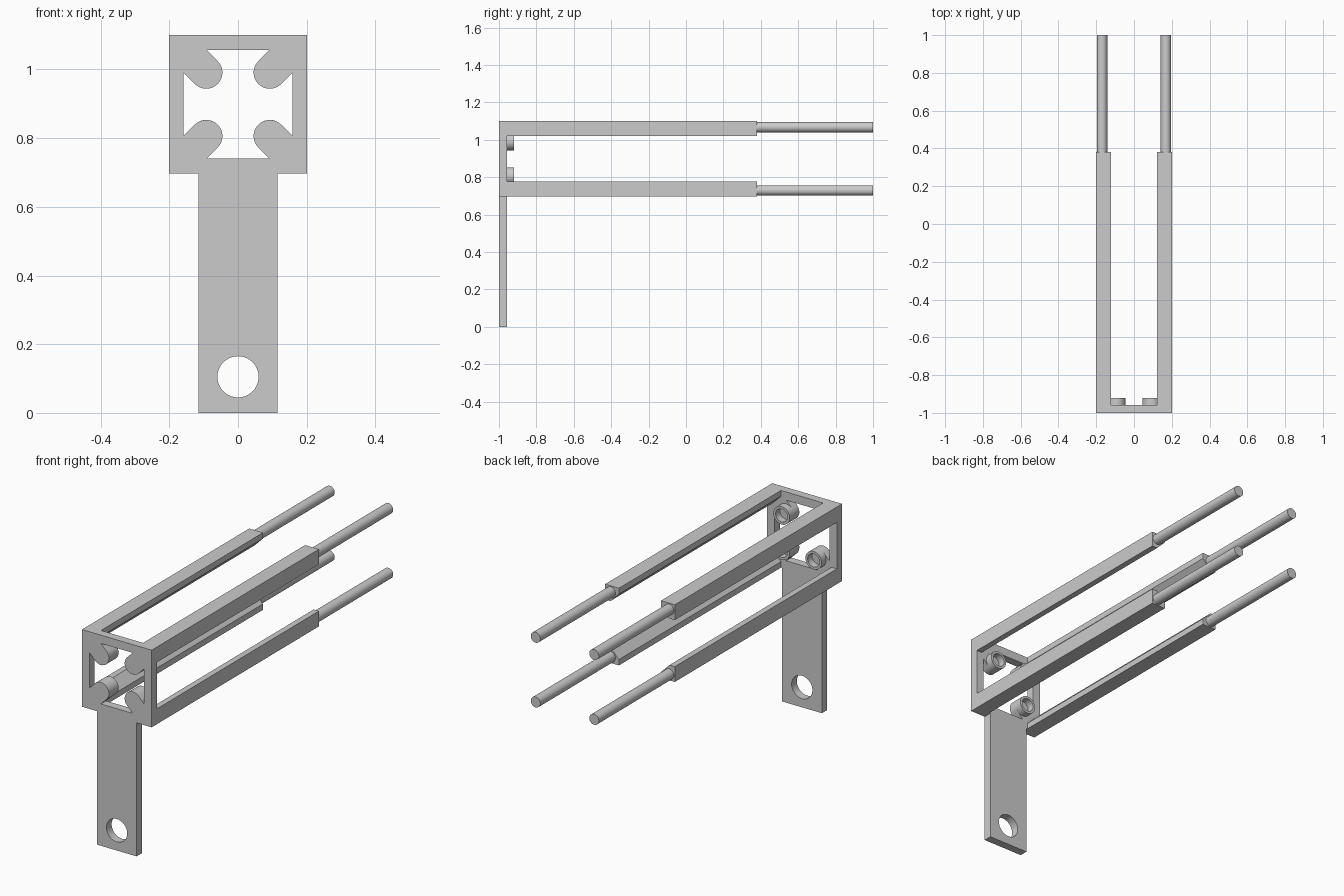
import bpy, bmesh
from math import sin, cos, pi, radians

cube = bpy.data.objects.get("Cube")
if cube:
    bpy.data.objects.remove(cube, do_unlink=True)

grey = bpy.data.materials.new("plain_grey")
grey.use_nodes = True
colour = (0.6, 0.6, 0.6, 1)
grey.diffuse_color = colour
grey.node_tree.nodes["Principled BSDF"].inputs["Base Color"].default_value = colour


def circle(cx, cz, r, n=40):
    return [(cx + r * cos(2 * pi * i / n), cz + r * sin(2 * pi * i / n)) for i in range(n)]


def prism(name, loops, y0, y1):
    """Extrude x-z outlines (the first outer, the rest holes) from y0 to y1."""
    curve = bpy.data.curves.new(name, 'CURVE')
    curve.dimensions = '2D'
    curve.fill_mode = 'BOTH'
    curve.extrude = (y1 - y0) / 2
    for loop in loops:
        spline = curve.splines.new('POLY')
        spline.points.add(len(loop) - 1)
        for point, (x, z) in zip(spline.points, loop):
            point.co = (x, z, 0, 1)
        spline.use_cyclic_u = True
    temp = bpy.data.objects.new(name + "_outline", curve)
    bpy.context.collection.objects.link(temp)
    bpy.context.view_layer.update()
    graph = bpy.context.evaluated_depsgraph_get()
    mesh = bpy.data.meshes.new_from_object(temp.evaluated_get(graph))
    bpy.data.objects.remove(temp, do_unlink=True)

    bm = bmesh.new()
    bm.from_mesh(mesh)
    bmesh.ops.remove_doubles(bm, verts=bm.verts, dist=0.0001)
    for v in bm.verts:
        x, z, depth = v.co
        v.co = (x, (y0 + y1) / 2 - depth, z)
    bmesh.ops.recalc_face_normals(bm, faces=bm.faces)
    for f in bm.faces:
        f.smooth = True
    bm.to_mesh(mesh)
    bm.free()
    mesh.set_sharp_from_angle(angle=radians(30))
    mesh.materials.clear()
    mesh.materials.append(grey)
    obj = bpy.data.objects.new(name, mesh)
    bpy.context.collection.objects.link(obj)
    return obj


# Main dimensions
HEAD_Z = 0.8985
HALF = 0.2015
FRONT, BACK = -1.0, -0.957
OPEN, LOBE, LOBE_R = 0.158, 0.0925, 0.047

# Face plate: square head on a narrow handle
bottom, top = HEAD_Z - HALF, HEAD_Z + HALF
stem = 0.115
outline = [(-stem, 0), (stem, 0), (stem, bottom), (HALF, bottom),
           (HALF, top), (-HALF, top), (-HALF, bottom), (-stem, bottom)]

# Head opening: one quarter with a round lobe, turned four times
reach = LOBE_R * 2 ** 0.5
quarter = [(OPEN, OPEN - reach)]
for i in range(25):
    a = -pi / 4 - pi * i / 24
    quarter.append((LOBE + LOBE_R * cos(a), LOBE + LOBE_R * sin(a)))
quarter.append((OPEN - reach, OPEN))
opening = []
for turn in range(4):
    opening += [(x, HEAD_Z + z) for x, z in quarter]
    quarter = [(-z, x) for x, z in quarter]

prism("face_plate", [outline, opening, circle(0, 0.105, 0.06)], FRONT, BACK)

# Arms, rods and ring bosses at the four corners of the head
ARM, FLAT, ROD = 0.08, 0.031, 0.169
inner = HALF - ARM
edge = HALF - FLAT
section = [(HALF, HALF), (edge, inner), (HALF, inner)]
section = [(inner, HALF), (inner, edge), (edge, inner), (HALF, inner), (HALF, HALF)]
for sx, side in ((1, "left"), (-1, "right")):
    for sz, level in ((1, "upper"), (-1, "lower")):
        tag = f"{level}_{side}"
        prism(f"arm_{tag}", [[(sx * x, HEAD_Z + sz * z) for x, z in section]], BACK, 0.38)
        prism(f"rod_{tag}", [circle(sx * ROD, HEAD_Z + sz * ROD, 0.0275)], 0.37, 1.0)
        cx, cz = sx * LOBE, HEAD_Z + sz * LOBE
        prism(f"boss_{tag}", [circle(cx, cz, LOBE_R), circle(cx, cz, 0.034)], BACK, -0.92)
